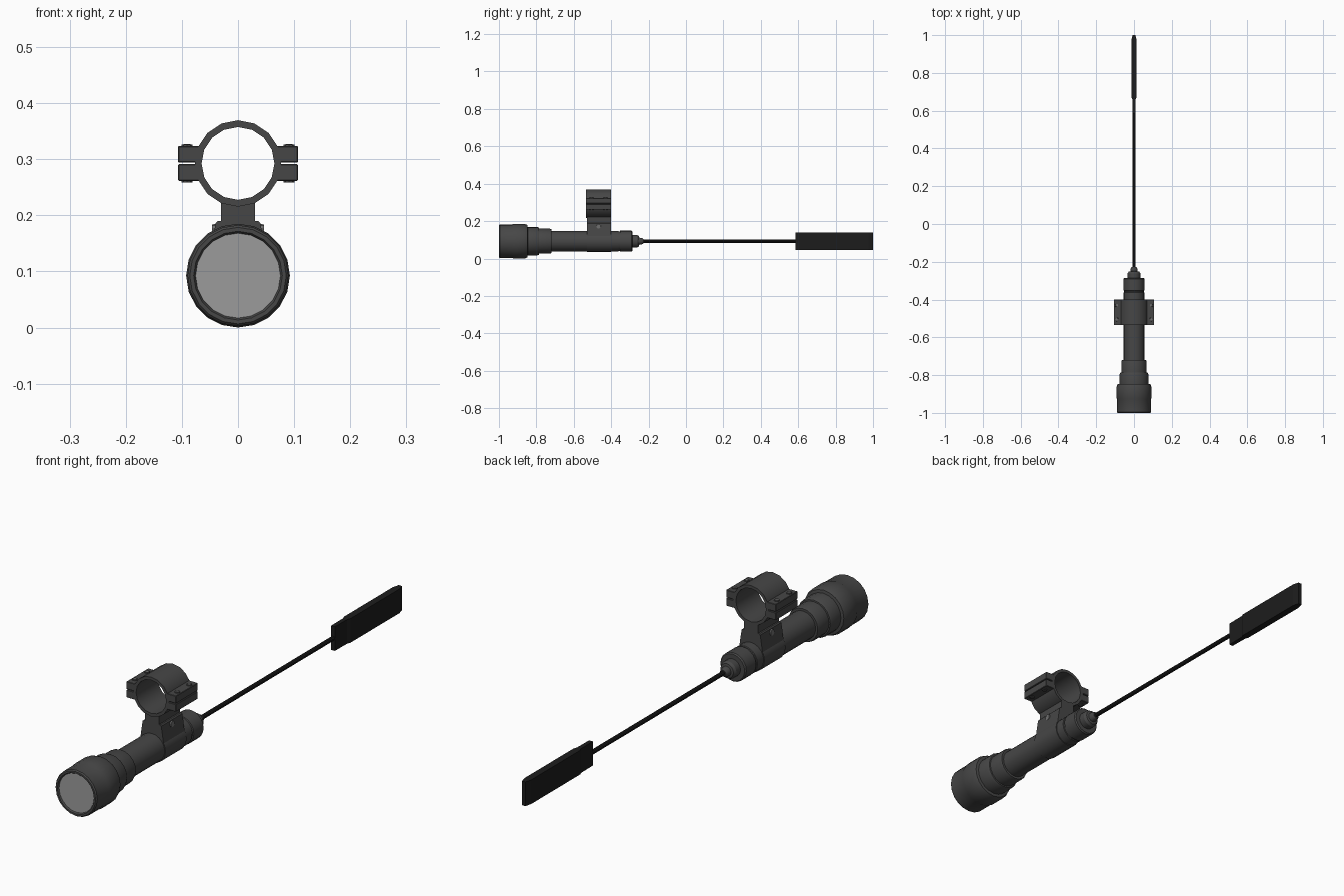
import bpy, bmesh, math
from mathutils import Matrix, Vector

if "Cube" in bpy.data.objects:
    bpy.data.objects.remove(bpy.data.objects["Cube"])

AXIS_Z = 0.0925     # height of the light's axis
RING_Z = 0.2925     # height of the ring's axis
MY0, MY1 = -0.535, -0.40   # mount extent along y


def material(name, v):
    m = bpy.data.materials.new(name)
    m.diffuse_color = (v, v, v, 1)
    m.use_nodes = True
    m.node_tree.nodes["Principled BSDF"].inputs["Base Color"].default_value = m.diffuse_color
    return m


BODY = material("dark grey metal", 0.062)
RUBBER = material("black rubber", 0.012)
LENS = material("pale grey glass", 0.33)
SCREW = material("screw grey", 0.16)


def finish(bm, name, mat, bevel=0.0, smooth=False):
    bmesh.ops.recalc_face_normals(bm, faces=bm.faces)
    me = bpy.data.meshes.new(name)
    bm.to_mesh(me)
    bm.free()
    ob = bpy.data.objects.new(name, me)
    bpy.context.collection.objects.link(ob)
    me.materials.append(mat)
    if bevel:
        b = ob.modifiers.new("bevel", 'BEVEL')
        b.width, b.segments = bevel, 1
    if smooth:
        bpy.ops.object.select_all(action='DESELECT')
        ob.select_set(True)
        bpy.context.view_layer.objects.active = ob
        bpy.ops.object.shade_smooth_by_angle(angle=math.radians(30))
    return ob


def lathe(name, prof, mat, cz=AXIS_Z, segs=20, closed=False, smooth=True):
    """Turn (radius, y) points around a y-directed axis at height cz."""
    bm = bmesh.new()
    rings = []
    for r, y in prof:
        rings.append([bm.verts.new((r * math.sin(2 * math.pi * i / segs), y,
                                    cz + r * math.cos(2 * math.pi * i / segs)))
                      for i in range(segs)])
    pairs = list(zip(rings, rings[1:])) + ([(rings[-1], rings[0])] if closed else [])
    for a, b in pairs:
        for i in range(segs):
            j = (i + 1) % segs
            bm.faces.new((a[i], a[j], b[j], b[i]))
    if not closed:
        bm.faces.new(rings[0])
        bm.faces.new(rings[-1])
    return finish(bm, name, mat, smooth=smooth)


def box(name, lo, hi, mat, bevel=0.0):
    lo, hi = Vector(lo), Vector(hi)
    bm = bmesh.new()
    bmesh.ops.create_cube(bm, size=1, matrix=Matrix.Translation((lo + hi) / 2)
                          @ Matrix.Diagonal((*(hi - lo), 1)))
    return finish(bm, name, mat, bevel)


def prism(name, pts, axis, a, b, mat):
    """Extrude a 2D outline: axis 'y' takes (x, z) points, axis 'z' takes (x, y)."""
    bm = bmesh.new()
    put = (lambda p, t: (p[0], t, p[1])) if axis == 'y' else (lambda p, t: (p[0], p[1], t))
    f = bm.faces.new([bm.verts.new(put(p, a)) for p in pts])
    ext = bmesh.ops.extrude_face_region(bm, geom=[f])["geom"]
    d = Vector(put((0, 0), b - a))
    bmesh.ops.translate(bm, vec=d, verts=[v for v in ext if isinstance(v, bmesh.types.BMVert)])
    return finish(bm, name, mat)


def screw(name, pos, direction, r, depth, mat=SCREW):
    bm = bmesh.new()
    q = Vector(direction).to_track_quat('Z', 'Y').to_matrix().to_4x4()
    bmesh.ops.create_cone(bm, cap_ends=True, segments=10, radius1=r, radius2=r * 0.9,
                          depth=depth, matrix=Matrix.Translation(pos) @ q)
    return finish(bm, name, mat)


# Light body: stepped head, barrel and tail
lathe("head_bezel", [(0.074, -0.985), (0.076, -0.996), (0.079, -1.0), (0.086, -1.0), (0.090, -0.995),
                     (0.090, -0.928), (0.0925, -0.922), (0.0925, -0.862), (0.087, -0.848),
                     (0.076, -0.846), (0.076, -0.795), (0.072, -0.786), (0.067, -0.785),
                     (0.067, -0.728), (0.064, -0.72), (0.055, -0.72)], BODY)
lathe("lens", [(0.0765, -0.984), (0.0765, -0.994)], LENS)
lathe("barrel", [(0.055, -0.73), (0.055, -0.362), (0.052, -0.36), (0.052, -0.354),
                 (0.056, -0.352), (0.056, -0.292), (0.052, -0.287), (0.034, -0.287)], BODY)
lathe("tail_cap", [(0.034, -0.29), (0.034, -0.262), (0.028, -0.252), (0.019, -0.25),
                   (0.017, -0.235), (0.012, -0.228)], BODY)

# Cable and pressure pad
lathe("cable", [(0.0085, -0.25), (0.0085, 0.60)], RUBBER, segs=10)
half = [(0.008, 0.585), (0.009, 0.66), (0.014, 0.672), (0.014, 0.975), (0.007, 1.0)]
prism("pressure_pad", half + [(-x, y) for x, y in reversed(half)], 'z',
      AXIS_Z - 0.047, AXIS_Z + 0.047, RUBBER)

# Mount: clamp round the barrel, foot, neck and upper ring
lathe("barrel_clamp", [(0.05, MY0 + .005), (0.0585, MY0 + .005), (0.0585, MY1), (0.05, MY1)],
      BODY, segs=16, closed=True)
half = [(0.052, 0.105), (0.045, 0.155), (0.040, 0.186), (0.036, 0.190), (0.030, 0.190), (0.030, 0.223)]
prism("mount_foot", half + [(-x, z) for x, z in reversed(half)], 'y', MY0 + .005, MY1, BODY)
lathe("scope_ring", [(0.065, MY0), (0.077, MY0), (0.077, MY1), (0.065, MY1)],
      BODY, cz=RING_Z, segs=16, closed=True)

for s, side in ((-1, "left"), (1, "right")):
    x0, x1 = sorted((s * 0.068, s * 0.107))
    # paired ring flanges with a thin split between them
    for t, lev in ((-1, "lower"), (1, "upper")):
        z0, z1 = sorted((RING_Z + t * 0.0015, RING_Z + t * 0.031))
        box(f"{side}_{lev}_flange", (x0, MY0, z0), (x1, MY1, z1), BODY, 0.0015)
        for k, y in enumerate((-0.505, -0.43)):
            screw(f"{side}_{lev}_flange_screw_{k}", (s * 0.091, y, RING_Z + t * 0.031),
                  (0, 0, t), 0.011, 0.006, BODY)
            if t > 0:
                screw(f"{side}_screw_socket_{k}", (s * 0.091, y, RING_Z + 0.0335),
                      (0, 0, 1), 0.007, 0.003)
    # cross screw through the foot
    screw(f"{side}_foot_screw", (s * 0.042, -0.4675, 0.172), (s, 0, 0), 0.013, 0.008)
